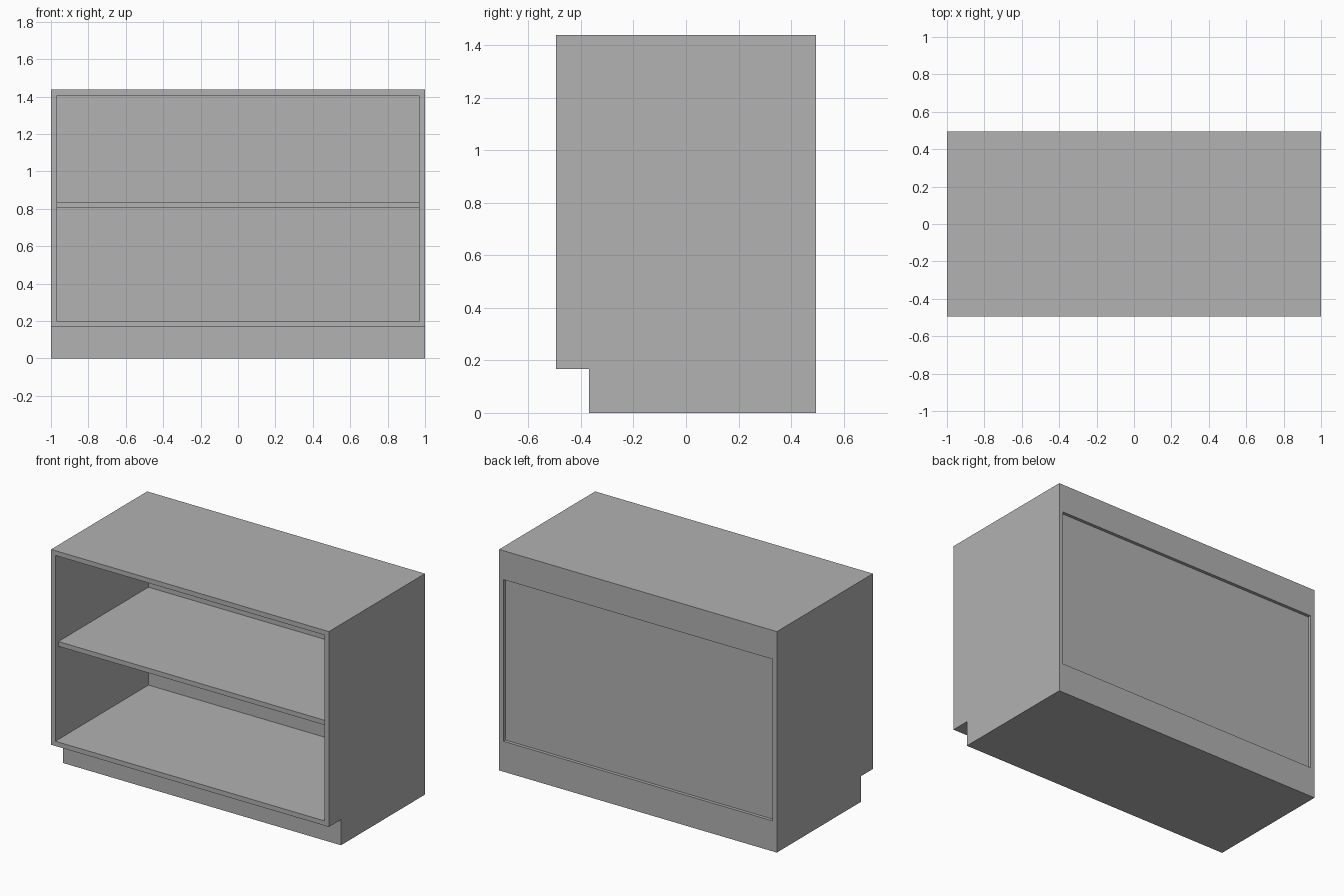
import bpy
import bmesh

old = bpy.data.objects.get("Cube")
if old:
    bpy.data.objects.remove(old, do_unlink=True)

# Main dimensions
W, D, H = 1.0, 0.494, 1.438      # half width, half depth, height
T = 0.031                        # board thickness
KICK_Z, KICK_Y = 0.167, -0.369   # toe kick height and setback face
FLOOR = KICK_Z + T               # top of the bottom board
INNER = W - T                    # half width between the sides
BACK = D - T                     # inner face of the back

paint = bpy.data.materials.new("plain_grey")
paint.use_nodes = True
grey = (0.445, 0.445, 0.445, 1.0)
paint.diffuse_color = grey
paint.node_tree.nodes["Principled BSDF"].inputs["Base Color"].default_value = grey


def extrude_profile(name, profile, x0, x1):
    """Board made from a (y, z) outline swept from x0 to x1."""
    bm = bmesh.new()
    face = bm.faces.new([bm.verts.new((x0, y, z)) for y, z in profile])
    swept = bmesh.ops.extrude_face_region(bm, geom=[face])["geom"]
    moved = [v for v in swept if isinstance(v, bmesh.types.BMVert)]
    bmesh.ops.translate(bm, verts=moved, vec=(x1 - x0, 0, 0))
    bmesh.ops.recalc_face_normals(bm, faces=bm.faces)
    mesh = bpy.data.meshes.new(name)
    bm.to_mesh(mesh)
    bm.free()
    mesh.materials.append(paint)
    obj = bpy.data.objects.new(name, mesh)
    bpy.context.collection.objects.link(obj)
    return obj


def board(name, y0, y1, z0, z1):
    """Rectangular board fitted between the two sides."""
    return extrude_profile(name, [(y0, z0), (y1, z0), (y1, z1), (y0, z1)], -INNER, INNER)


# Side panels with the toe kick notch
side = [(KICK_Y, 0), (D, 0), (D, H), (-D, H), (-D, KICK_Z), (KICK_Y, KICK_Z)]
extrude_profile("right_side", side, -W, -INNER)
extrude_profile("left_side", side, INNER, W)

# Plinth, bottom, shelf and top
board("plinth", KICK_Y, D, 0, KICK_Z)
board("bottom_board", -D, D, KICK_Z, FLOOR)
board("shelf", -D + T, BACK, 0.804, 0.804 + T)
board("top_board", -D, D, H - T, H)

# Back rail and recessed back panel
board("back_rail", BACK, D, 1.25, H - T)
board("back_panel", BACK, BACK + 0.01, FLOOR, 1.25)
